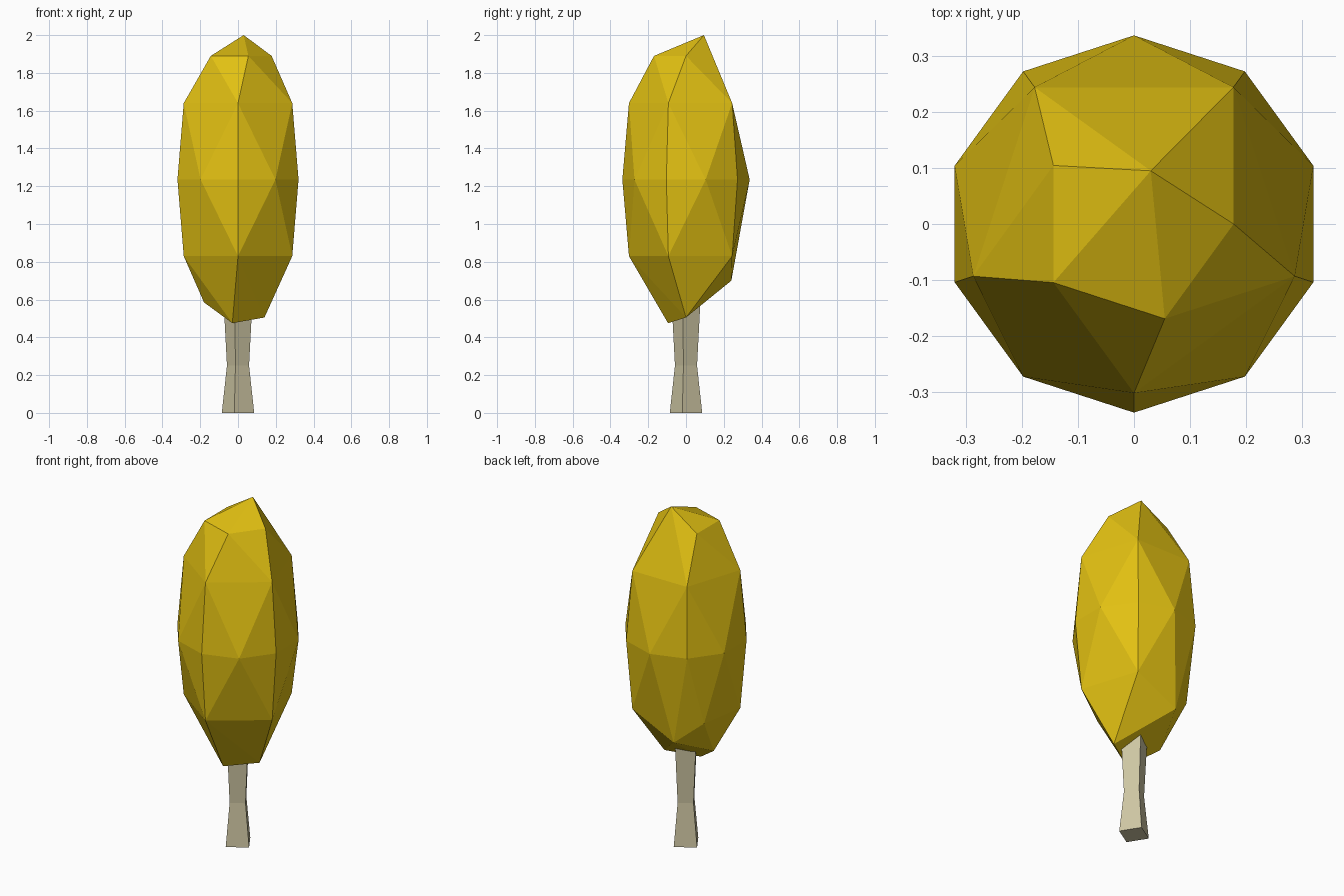
import bpy
import bmesh
from math import cos, sin, radians

if "Cube" in bpy.data.objects:
    bpy.data.objects.remove(bpy.data.objects["Cube"], do_unlink=True)


def make_material(name, colour):
    mat = bpy.data.materials.new(name)
    mat.use_nodes = True
    mat.diffuse_color = colour
    mat.node_tree.nodes["Principled BSDF"].inputs["Base Color"].default_value = colour
    return mat


def ring(radius, z, first, step, count):
    """Points evenly spaced round the z axis, angles in degrees."""
    angles = [radians(first + step * i) for i in range(count)]
    return [(radius * cos(a), radius * sin(a), z) for a in angles]


def finish(name, bm, mat):
    bmesh.ops.recalc_face_normals(bm, faces=bm.faces)
    mesh = bpy.data.meshes.new(name)
    bm.to_mesh(mesh)
    bm.free()
    mesh.materials.append(mat)
    obj = bpy.data.objects.new(name, mesh)
    bpy.context.collection.objects.link(obj)
    return obj


yellow = make_material("golden leaves", (0.76, 0.53, 0.006, 1))
bark = make_material("pale bark", (0.62, 0.57, 0.37, 1))

# Crown: faceted convex shell over uneven rings
points = ring(0.337, 1.235, 18, 36, 10)        # widest ring
points += ring(0.302, 1.64, 54, 72, 5)         # shoulder
points += ring(0.302, 0.83, 198, 72, 4)        # lower ring, open at the back
points += ring(0.178, 1.89, 144, 72, 4)        # top ring
points += [(0.03, 0.095, 2.0)]                 # leaning tip
points += [(-0.23, 0.16, 0.82), (-0.088, 0.24, 0.70)]   # back underside
points += [(-0.18, 0, 0.585), (0.14, 0, 0.505), (-0.03, -0.095, 0.475)]

bm = bmesh.new()
for p in points:
    bm.verts.new(p)
hull = bmesh.ops.convex_hull(bm, input=bm.verts)
spare = {v for v in hull["geom_interior"] + hull["geom_unused"]
         if isinstance(v, bmesh.types.BMVert)}
bmesh.ops.delete(bm, geom=list(spare), context="VERTS")
finish("crown", bm, yellow)

# Trunk: square post with a narrow waist, turned slightly
bm = bmesh.new()
loops = [[bm.verts.new(p) for p in ring(r, z, -13, 90, 4)]
         for r, z in ((0.088, 0), (0.06, 0.25), (0.082, 0.66))]
for low, high in zip(loops, loops[1:]):
    for i in range(4):
        j = (i + 1) % 4
        bm.faces.new((low[i], low[j], high[j], high[i]))
bm.faces.new(loops[0])
bm.faces.new(loops[-1])
finish("trunk", bm, bark)
